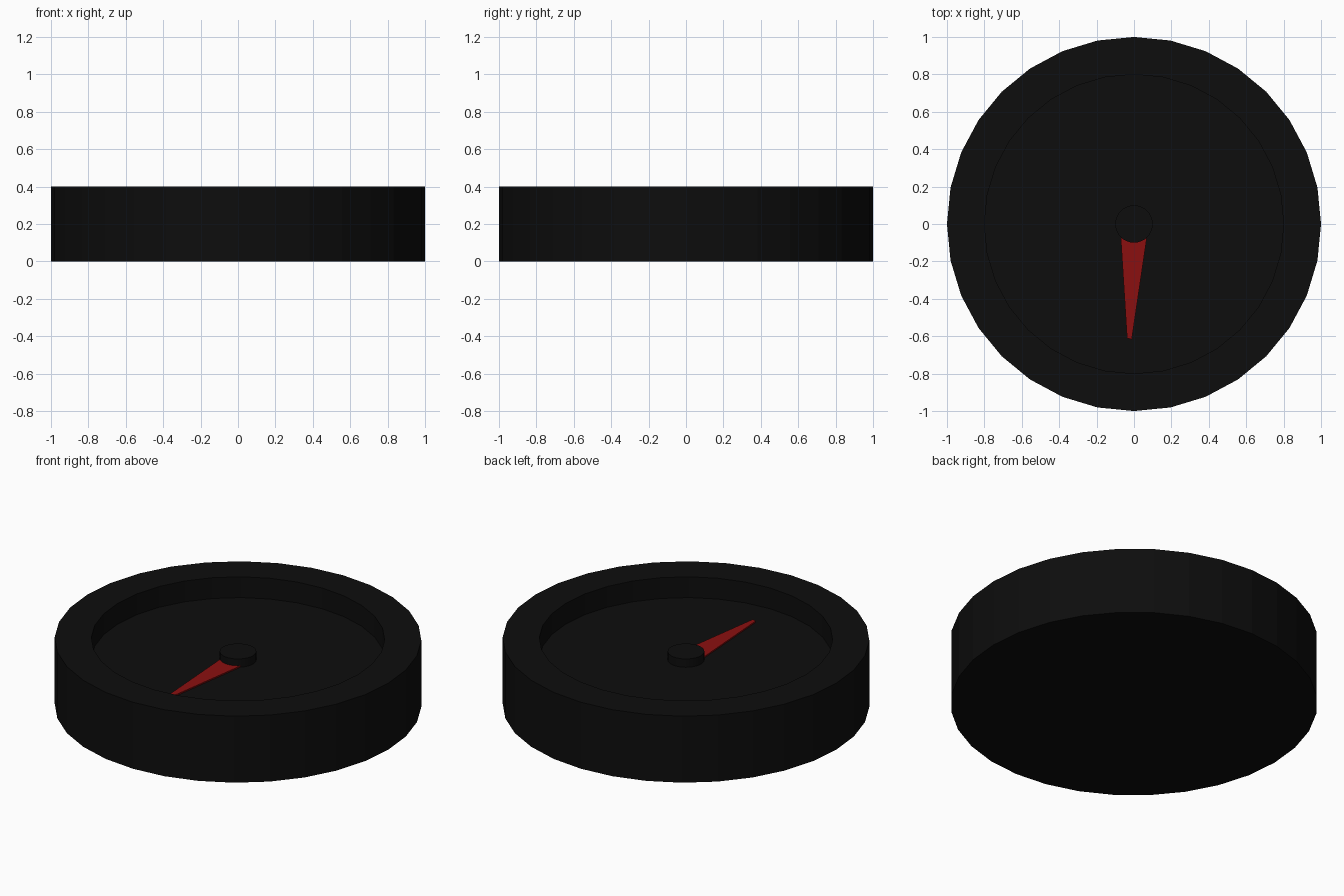
import bpy
import bmesh
import math

cube = bpy.data.objects.get("Cube")
if cube:
    bpy.data.objects.remove(cube)

SIDES = 32


def make_material(name, color):
    mat = bpy.data.materials.new(name)
    mat.use_nodes = True
    mat.diffuse_color = color
    mat.node_tree.nodes["Principled BSDF"].inputs["Base Color"].default_value = color
    return mat


def add_object(name, bm, mat):
    bmesh.ops.recalc_face_normals(bm, faces=bm.faces)
    mesh = bpy.data.meshes.new(name)
    bm.to_mesh(mesh)
    bm.free()
    mesh.materials.append(mat)
    obj = bpy.data.objects.new(name, mesh)
    bpy.context.collection.objects.link(obj)
    return obj


def lathe(name, profile, mat):
    """Stack rings of (radius, height), joined by quads and capped at both ends."""
    bm = bmesh.new()
    rings = []
    for radius, z in profile:
        angles = [math.tau * i / SIDES for i in range(SIDES)]
        rings.append([bm.verts.new((radius * math.cos(a), radius * math.sin(a), z))
                      for a in angles])
    for low, high in zip(rings, rings[1:]):
        for i in range(SIDES):
            j = (i + 1) % SIDES
            bm.faces.new((low[i], low[j], high[j], high[i]))
    bm.faces.new(rings[0])
    bm.faces.new(rings[-1])
    return add_object(name, bm, mat)


def plate(name, outline, bottom, thickness, mat):
    """Flat outline pushed up into a thin plate."""
    bm = bmesh.new()
    face = bm.faces.new([bm.verts.new((x, y, bottom)) for x, y in outline])
    top = bmesh.ops.extrude_face_region(bm, geom=[face])["geom"]
    verts = [g for g in top if isinstance(g, bmesh.types.BMVert)]
    bmesh.ops.translate(bm, verts=verts, vec=(0, 0, thickness))
    return add_object(name, bm, mat)


black = make_material("black", (0.004, 0.004, 0.004, 1))
red = make_material("red", (0.26, 0.005, 0.005, 1))

FLOOR = 0.275

# Round case with a raised rim around a sunken dial
lathe("case", [(1, 0), (1, 0.4), (0.8, 0.4), (0.8, FLOOR)], black)

# Centre pivot
lathe("pivot", [(0.1, FLOOR - 0.02), (0.1, 0.325)], black)

# Tapered pointer lying on the dial
plate("needle", [(-0.072, -0.05), (-0.037, -0.61), (-0.012, -0.617), (0.072, -0.05)],
      FLOOR + 0.001, 0.008, red)
